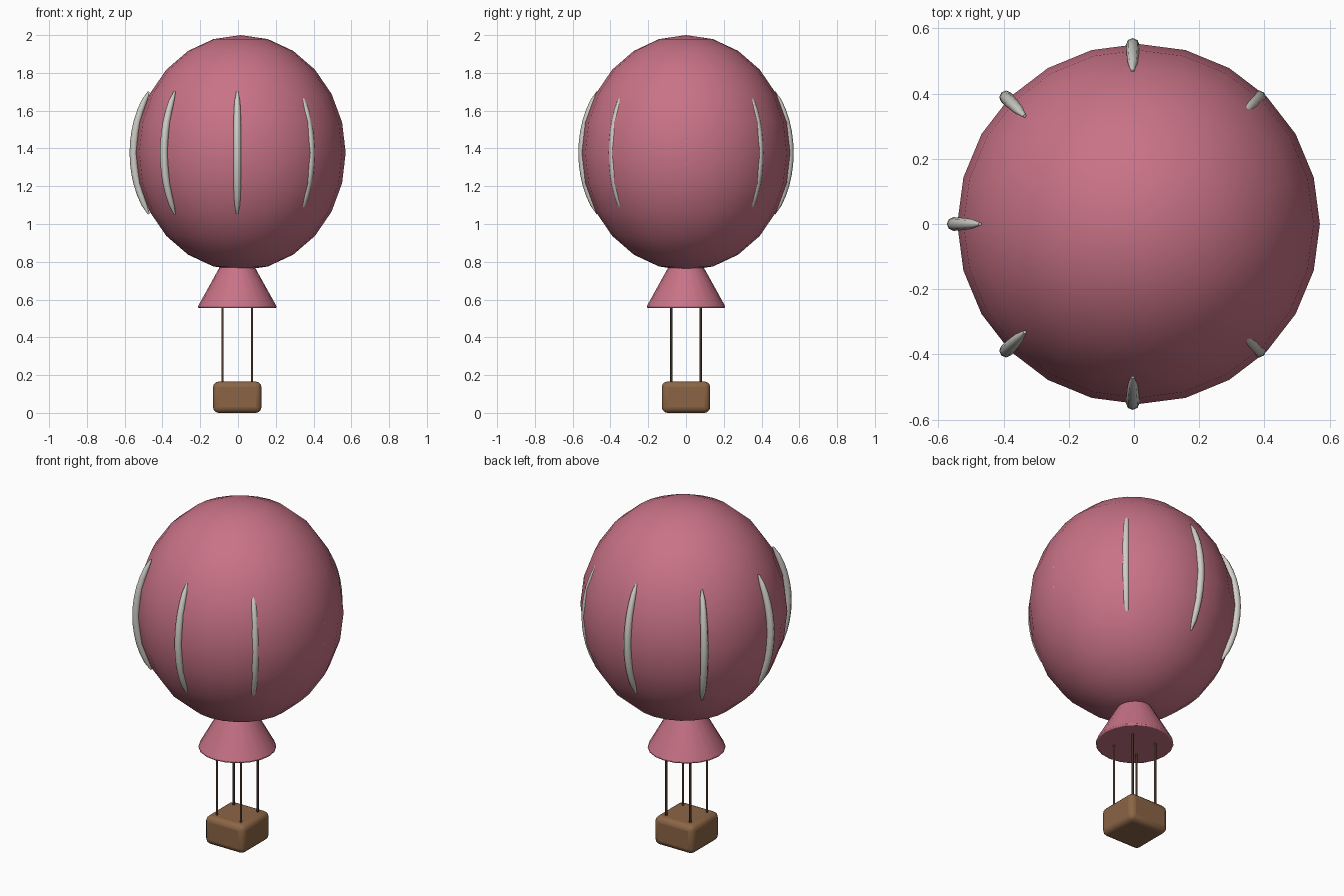
import bpy, math

if "Cube" in bpy.data.objects:
    bpy.data.objects.remove(bpy.data.objects["Cube"])

CX = -0.004  # shared axis of strips, skirt, ropes and basket


def material(name, rgb):
    m = bpy.data.materials.new(name)
    m.diffuse_color = (*rgb, 1)
    m.use_nodes = True
    m.node_tree.nodes["Principled BSDF"].inputs["Base Color"].default_value = m.diffuse_color
    return m


pink = material("pink_fabric", (0.58, 0.17, 0.24))
pale = material("pale_strip", (0.62, 0.61, 0.56))
brown = material("brown_wicker", (0.26, 0.13, 0.06))
dark = material("dark_rope", (0.08, 0.045, 0.03))


def finish(name, mat, angle=40):
    ob = bpy.context.object
    ob.name = name
    ob.data.materials.append(mat)
    bpy.ops.object.transform_apply(location=False, rotation=False, scale=True)
    bpy.ops.object.shade_smooth_by_angle(angle=math.radians(angle))
    return ob


def bevel(ob, width, segments):
    b = ob.modifiers.new("bevel", 'BEVEL')
    b.width, b.segments = width, segments
    b.limit_method, b.angle_limit = 'ANGLE', math.radians(40)


# Envelope, slightly off the axis
bpy.ops.mesh.primitive_uv_sphere_add(segments=24, ring_count=12, radius=1,
                                     location=(0.014, 0, 1.377))
bpy.context.object.scale = (0.556, 0.552, 0.623)
finish("envelope", pink)

# Flared skirt under the envelope
bpy.ops.mesh.primitive_cone_add(vertices=20, radius1=0.213, radius2=0.08,
                                depth=0.24, location=(CX, 0, 0.675))
bevel(finish("skirt", pink), 0.012, 2)

# Tapered strips following the envelope
for i in range(8):
    a = i * math.pi / 4
    cu = bpy.data.curves.new("strip", 'CURVE')
    cu.dimensions = '3D'
    cu.bevel_depth = 0.021
    cu.bevel_resolution = 2
    cu.use_fill_caps = True
    sp = cu.splines.new('POLY')
    n = 13
    sp.points.add(n - 1)
    for k, p in enumerate(sp.points):
        u = 2 * k / (n - 1) - 1
        t = u * math.radians(31.5)
        r = 0.549 * math.cos(t)
        p.co = (CX + r * math.cos(a), r * math.sin(a),
                1.377 + 0.62 * math.sin(t), 1)
        p.radius = 0.25 + 0.75 * math.sqrt(1 - abs(u) ** 2.5)
    sp.use_smooth = True
    ob = bpy.data.objects.new(f"strip_{i + 1}", cu)
    cu.materials.append(pale)
    bpy.context.collection.objects.link(ob)

# Four ropes
for sx in (-1, 1):
    for sy in (-1, 1):
        bpy.ops.mesh.primitive_cylinder_add(
            vertices=8, radius=0.006, depth=0.44,
            location=(CX + sx * 0.078, sy * 0.078, 0.35))
        finish("rope", dark, 60)

# Basket with rounded edges
bpy.ops.mesh.primitive_cube_add(size=1, location=(CX, 0, 0.083))
bpy.context.object.scale = (0.256, 0.256, 0.166)
bevel(finish("basket", brown), 0.03, 3)
